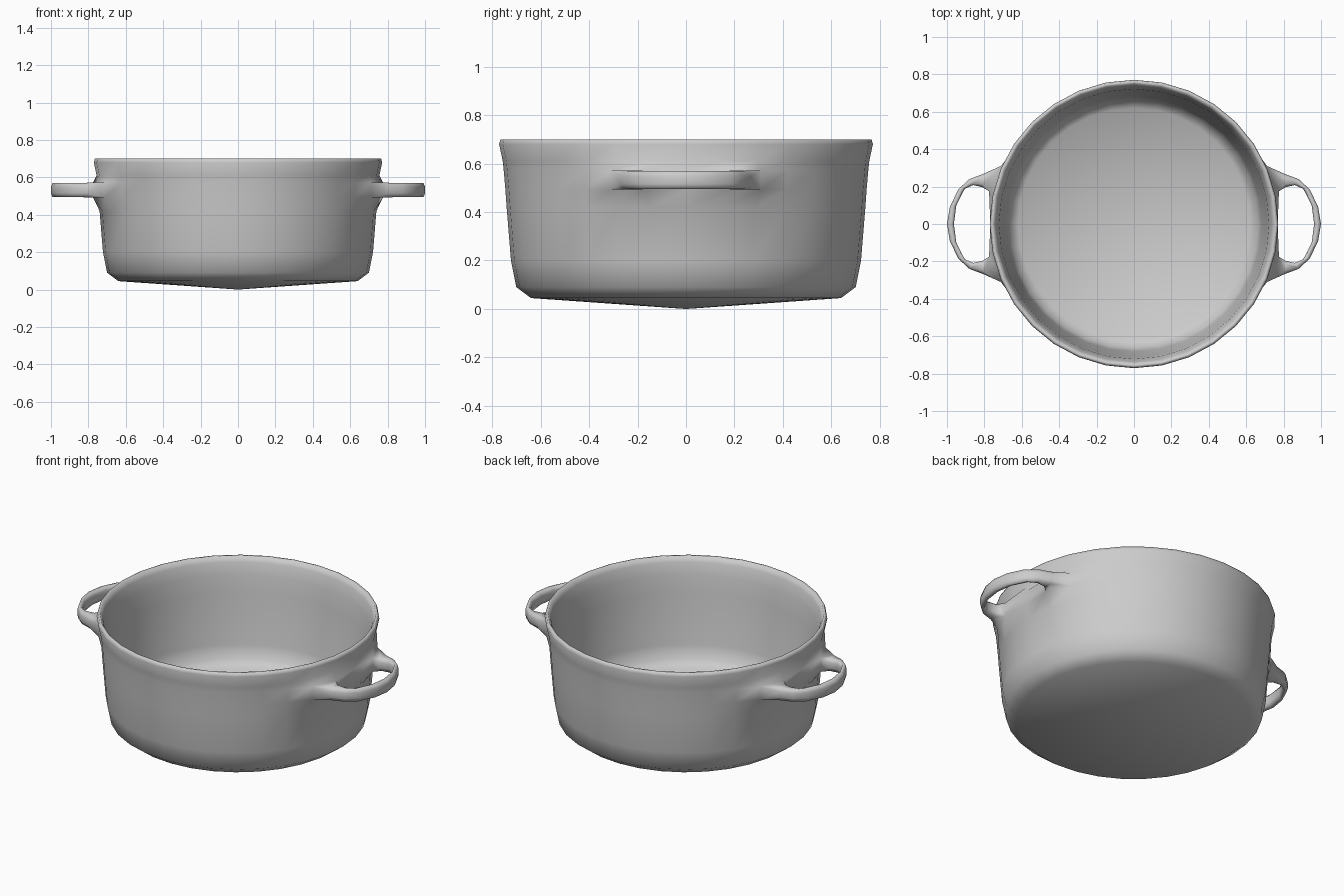
import bpy, bmesh, math

if "Cube" in bpy.data.objects:
    bpy.data.objects.remove(bpy.data.objects["Cube"])

SEG = 32
# rounded bar cross-section (across, up)
RING = [(1, .45), (.6, 1), (-.6, 1), (-1, .45), (-1, -.45), (-.6, -1), (.6, -1), (1, -.45)]
# outer shell, rim, inner shell (radius, height)
PROFILE = [(0, 0), (.64, .045), (.70, .09), (.722, .2), (.740, .42), (.745, .492), (.752, .572),
           (.756, .61), (.771, .68), (.765, .70), (.752, .70), (.738, .67), (.722, .60),
           (.712, .5), (.682, .2), (.665, .12), (.62, .085), (0, .045)]
LOW, HIGH = 5, 6          # profile rows that the handles grow from
HANDLE_Z = .532

bm = bmesh.new()


def face(*verts):
    bm.faces.new(list(dict.fromkeys(verts)))


# pot body, left open where the four handle roots join
rows = []
for r, z in PROFILE:
    if r == 0:
        rows.append([bm.verts.new((0, 0, z))] * SEG)
    else:
        rows.append([bm.verts.new((r * math.cos(2 * math.pi * i / SEG),
                                   r * math.sin(2 * math.pi * i / SEG), z)) for i in range(SEG)])
openings = {1, SEG - 2, SEG // 2 + 1, SEG // 2 - 2}
for k, (a, b) in enumerate(zip(rows, rows[1:])):
    for i in range(SEG):
        j = (i + 1) % SEG
        if not (k == LOW and i in openings):
            face(a[i], a[j], b[j], b[i])


def column(side, k):
    return (k if side > 0 else SEG // 2 - k) % SEG


# pull the wall out into a ledge between the roots
for side in (1, -1):
    for row in (LOW, HIGH):
        for k, x, y in ((0, .768, 0), (1, .775, .175), (-1, .775, -.175),
                        (2, .712, .31), (-2, .712, -.31)):
            v = rows[row][column(side, k)]
            v.co.x, v.co.y = side * x, y


def root(side, k):
    # the opening's corners, two per corner, in cross-section order
    o, i = column(side, 2 * k), column(side, k)
    c = [rows[HIGH][o], rows[HIGH][i], rows[LOW][i], rows[LOW][o]]
    return [c[n // 2] for n in range(8)]


# loop handles: outer (x, y), inner (x, y), half height
half = [(.805, .268, .81, .197, .039), (.88, .24, .86, .208, .037), (.94, .185, .905, .188, .037),
        (.985, .09, .95, .10, .037)]
path = half + [(1.0, 0, .963, 0, .037)] + [(a, -b, c, -d, h) for a, b, c, d, h in reversed(half)]
for side in (1, -1):
    rings = [root(side, 1)]
    for ox, oy, ix, iy, h in path:
        rings.append([bm.verts.new((side * ((ox + ix) + u * (ox - ix)) / 2,
                                    ((oy + iy) + u * (oy - iy)) / 2,
                                    HANDLE_Z + v * h)) for u, v in RING])
    rings.append(root(side, -1))
    for a, b in zip(rings, rings[1:]):
        for n in range(8):
            m = (n + 1) % 8
            face(a[n], a[m], b[m], b[n])

bmesh.ops.recalc_face_normals(bm, faces=bm.faces)
mesh = bpy.data.meshes.new("pot_with_handles")
bm.to_mesh(mesh)
bm.free()
pot = bpy.data.objects.new("pot_with_handles", mesh)
bpy.context.collection.objects.link(pot)
pot.select_set(True)
bpy.context.view_layer.objects.active = pot
bpy.ops.object.shade_smooth_by_angle(angle=math.radians(100))
